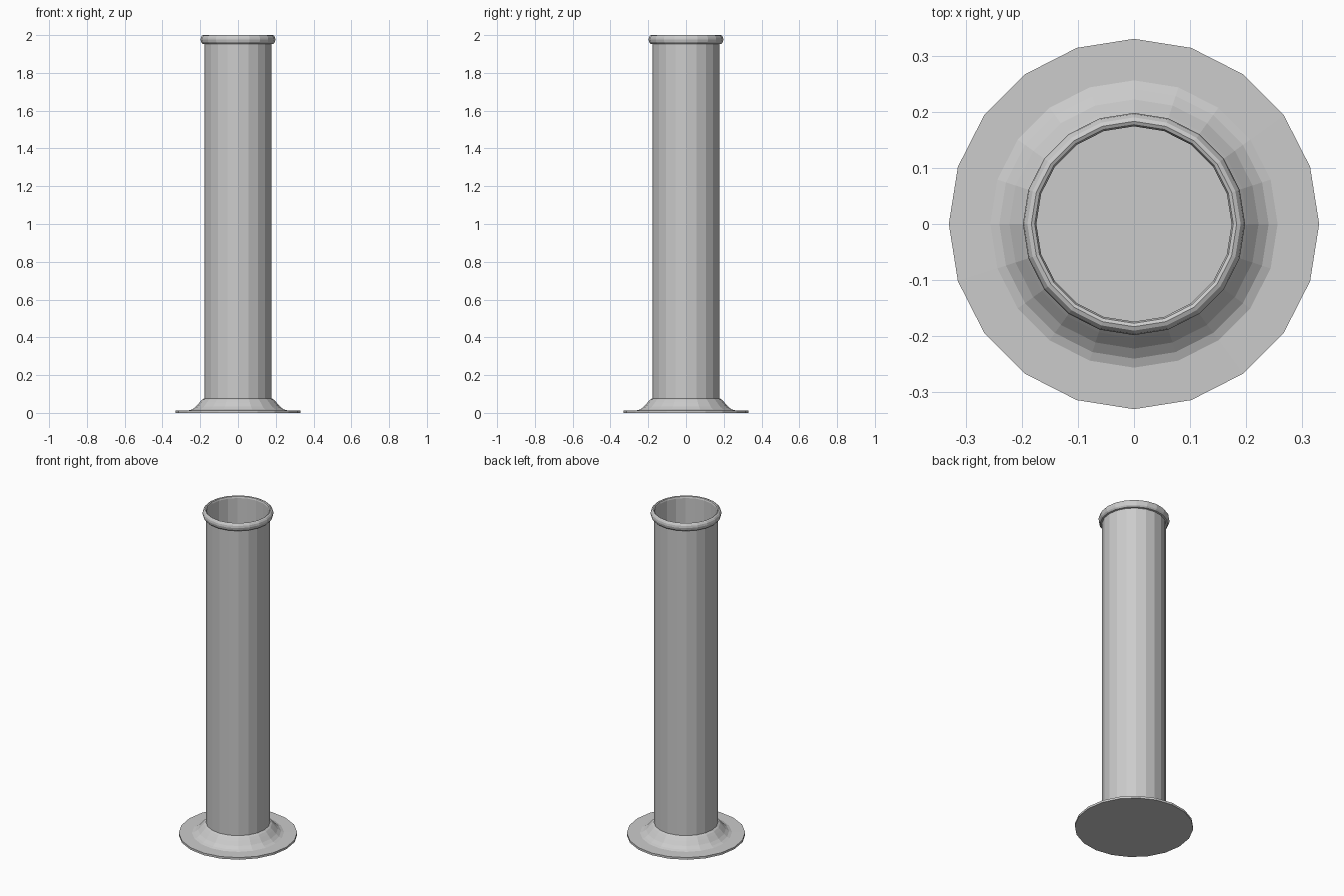
import bpy, bmesh, math

if "Cube" in bpy.data.objects:
    bpy.data.objects.remove(bpy.data.objects["Cube"])

SIDES = 20


def lathe(name, profile, closed=False, cap_start=False, cap_end=False):
    """Spin a (radius, z) profile around the z axis."""
    bm = bmesh.new()
    rings = []
    for r, z in profile:
        rings.append([bm.verts.new((r * math.cos(2 * math.pi * i / SIDES),
                                    r * math.sin(2 * math.pi * i / SIDES), z))
                      for i in range(SIDES)])
    pairs = list(zip(rings, rings[1:]))
    if closed:
        pairs.append((rings[-1], rings[0]))
    for a, b in pairs:
        for i in range(SIDES):
            j = (i + 1) % SIDES
            bm.faces.new((a[i], a[j], b[j], b[i]))
    if cap_start:
        bm.faces.new(rings[0][::-1])
    if cap_end:
        bm.faces.new(rings[-1])
    bmesh.ops.recalc_face_normals(bm, faces=bm.faces)
    mesh = bpy.data.meshes.new(name)
    bm.to_mesh(mesh)
    bm.free()
    obj = bpy.data.objects.new(name, mesh)
    bpy.context.collection.objects.link(obj)
    return obj


# Foot: thin disc with a flared collar, closed beneath and as the tube floor
lathe("base_flange", [(0.33, 0), (0.33, 0.013), (0.256, 0.014), (0.24, 0.02),
                      (0.222, 0.034), (0.203, 0.056), (0.19, 0.07), (0.178, 0.077),
                      (0.174, 0.077), (0.174, 0.013)],
      cap_start=True, cap_end=True)

# Tall hollow tube and its rolled lip as one thin-walled shell
lathe("tube_with_rolled_rim", [(0.178, 0.077), (0.178, 1.952), (0.188, 1.954),
                               (0.195, 1.963), (0.198, 1.976), (0.196, 1.988),
                               (0.19, 1.997), (0.183, 2.0), (0.177, 1.997),
                               (0.174, 1.988), (0.174, 0.077)],
      closed=True)
